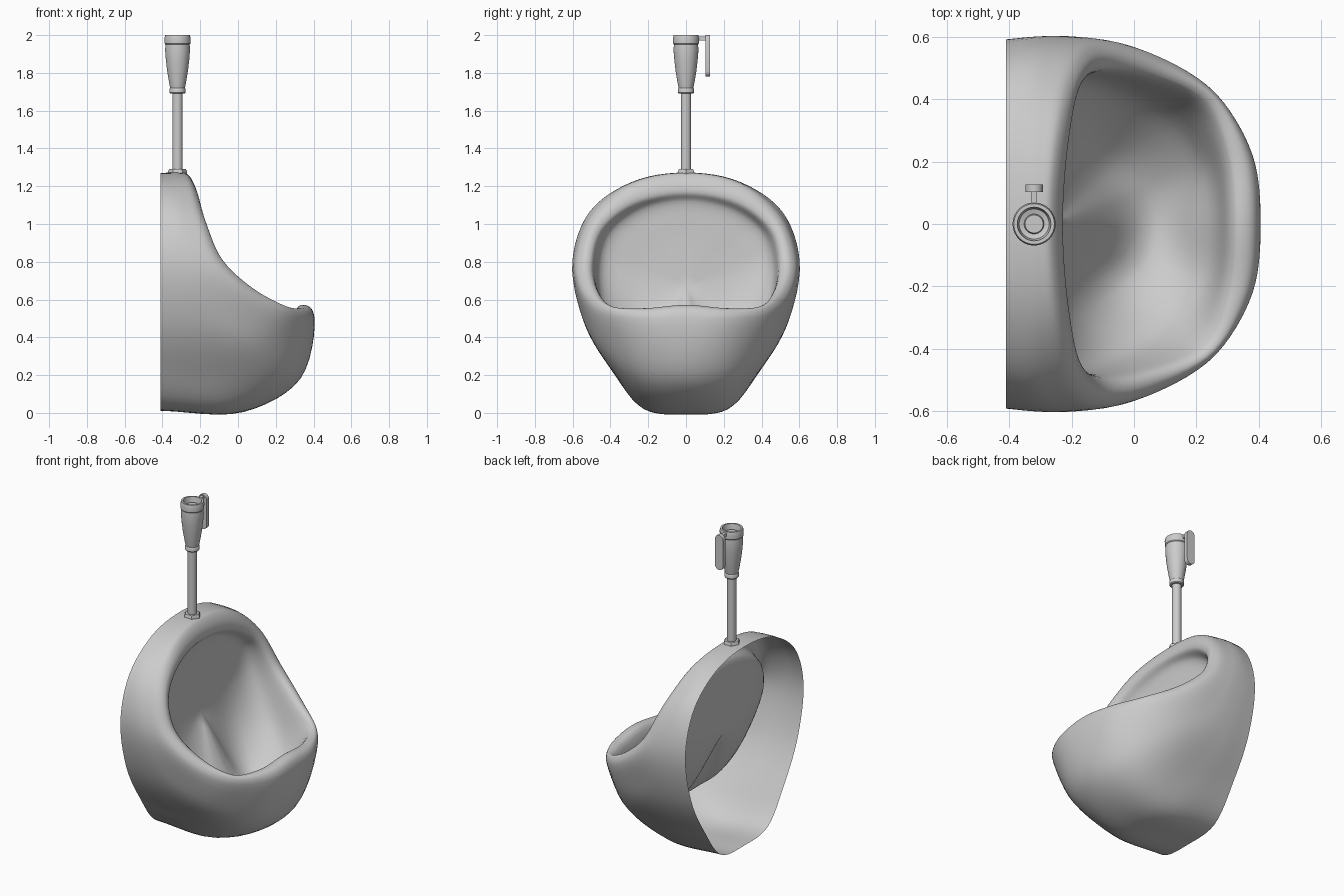
import bpy, bmesh, math
from mathutils import Vector as V

if "Cube" in bpy.data.objects:
    bpy.data.objects.remove(bpy.data.objects["Cube"])


def make_object(name, bm, angle=35):
    bmesh.ops.remove_doubles(bm, verts=bm.verts, dist=1e-5)
    bmesh.ops.recalc_face_normals(bm, faces=bm.faces)
    me = bpy.data.meshes.new(name)
    bm.to_mesh(me)
    bm.free()
    ob = bpy.data.objects.new(name, me)
    bpy.context.collection.objects.link(ob)
    bpy.ops.object.select_all(action='DESELECT')
    ob.select_set(True)
    bpy.context.view_layer.objects.active = ob
    bpy.ops.object.shade_smooth_by_angle(angle=math.radians(angle))
    return ob


def spline(pts, steps, closed):
    """Centripetal Catmull-Rom curve through the points."""
    n = len(pts)
    if closed:
        ext = [pts[-1]] + pts + pts[:2]
    else:
        ext = [2 * pts[0] - pts[1]] + pts + [2 * pts[-1] - pts[-2]]
    out = []
    for i in range(n if closed else n - 1):
        a, b, c, d = ext[i:i + 4]
        u, v, w = [max(q.length, 1e-6) ** .5 for q in (b - a, c - b, d - c)]
        m1 = v * ((b - a) / u - (c - a) / (u + v) + (c - b) / v)
        m2 = v * ((c - b) / v - (d - b) / (v + w) + (d - c) / w)
        for j in range(steps):
            t = j / steps
            out.append((2*t**3 - 3*t*t + 1) * b + (t**3 - 2*t*t + t) * m1
                       + (3*t*t - 2*t**3) * c + (t**3 - t*t) * m2)
    if not closed:
        out.append(pts[-1].copy())
    return out


def lathe(name, profile, x, segs=32):
    bm = bmesh.new()
    rows = [[bm.verts.new((x + r * math.cos(2*math.pi*k/segs), r * math.sin(2*math.pi*k/segs), z))
             for k in range(segs)] for r, z in profile]
    for a, b in zip(rows, rows[1:]):
        for k in range(segs):
            bm.faces.new((a[k], a[k-1], b[k-1], b[k]))
    bm.faces.new(rows[0])
    bm.faces.new(rows[-1])
    return make_object(name, bm)


# Half rings of the bowl, each running from top centre to bottom centre
back = [V((-.41, y, z)) for y, z in [(0, 1.27), (.28, 1.225), (.5, 1.07), (.59, .82),
        (.535, .5), (.40, .25), (.23, .04), (0, .012)]]
body1 = [V(p) for p in [(-.36, 0, 1.272), (-.35, .285, 1.223), (-.33, .51, 1.065), (-.31, .6, .81),
         (-.25, .54, .48), (-.15, .39, .22), (-.03, .22, .03), (.03, 0, .005)]]
body2 = [V(p) for p in [(-.31, 0, 1.272), (-.30, .29, 1.22), (-.27, .51, 1.05), (-.22, .6, .80),
         (-.10, .55, .52), (.10, .445, .34), (.27, .24, .20), (.33, 0, .18)]]
outer = [V(p) for p in [(-.27, 0, 1.265), (-.25, .29, 1.21), (-.20, .5, 1.03), (-.11, .58, .80),
         (.07, .54, .62), (.26, .42, .52), (.38, .22, .50), (.405, 0, .50)]]
inner = [V(p) for p in [(-.23, 0, 1.165), (-.21, .28, 1.11), (-.17, .45, .97), (-.09, .5, .80),
         (.06, .475, .66), (.23, .39, .56), (.30, .22, .545), (.32, 0, .565)]]
bowl = [V(p) for p in [(-.26, 0, 1.12), (-.26, .24, 1.07), (-.25, .40, .95), (-.22, .45, .77),
        (-.08, .42, .50), (.10, .32, .35), (.21, .18, .31), (.24, 0, .33)]]
floor = [V(p) for p in [(-.27, 0, 1.0), (-.27, .15, .95), (-.27, .27, .87), (-.26, .3, .72),
         (-.20, .27, .50), (-.08, .2, .30), (.02, .1, .22), (.05, 0, .20)]]
crest = [(a + b) / 2 + V((.015, 0, .03 * k / 7)) for k, (a, b) in enumerate(zip(outer, inner))]
centre = [V((-.26, 0, .68))] * 8

# Mirror each ring, then smooth it around and across
rings = []
for half in (back, body1, body2, outer, crest, inner, bowl, floor):
    full = half + [V((p.x, -p.y, p.z)) for p in half[-2:0:-1]]
    rings.append(spline(full, 6, True))
rings.append([centre[0].copy() for _ in rings[0]])
columns = [spline([r[i] for r in rings], 6, False) for i in range(len(rings[0]))]
bm = bmesh.new()
grid = [[bm.verts.new(p) for p in col] for col in columns]
for i in range(len(grid)):
    a, b = grid[i - 1], grid[i]
    for j in range(len(a) - 1):
        bm.faces.new((a[j], b[j], b[j + 1], a[j + 1]))
make_object("urinal_bowl", bm, 60)

# Supply pipe, hexagonal nut and flush valve
PX = -.32
lathe("pipe_nut", [(.05, 1.26), (.05, 1.28), (.044, 1.29), (.026, 1.29)], PX, 6)
lathe("supply_pipe", [(.027, 1.26), (.027, 1.70)], PX)
lathe("flush_valve", [(.026, 1.69), (.038, 1.69), (.042, 1.695), (.042, 1.715), (.039, 1.72),
      (.045, 1.75), (.055, 1.81), (.062, 1.87), (.066, 1.92), (.064, 1.95), (.068, 1.955),
      (.069, 1.985), (.065, 2.0), (.054, 2.0), (.048, 1.965), (.032, 1.96), (.029, 1.975)], PX)

# Lever: a short stem and a hanging plate with round ends
bm = bmesh.new()
bmesh.ops.create_cube(bm, size=1)
for v in bm.verts:
    v.co = V((PX + v.co.x * .02, .083 + v.co.y * .05, 1.982 + v.co.z * .02))
make_object("lever_stem", bm)

bm = bmesh.new()
R, ends = .028, []
for k in range(18):
    a = math.pi * (k % 9) / 8 + (math.pi if k > 8 else 0)
    ends.append(bm.verts.new((PX + R * math.cos(a), .102, (1.972 if k < 9 else 1.808) + R * math.sin(a))))
face = bm.faces.new(ends)
ext = bmesh.ops.extrude_face_region(bm, geom=[face])
for v in ext['geom']:
    if isinstance(v, bmesh.types.BMVert):
        v.co.y = .127
make_object("lever_plate", bm)
